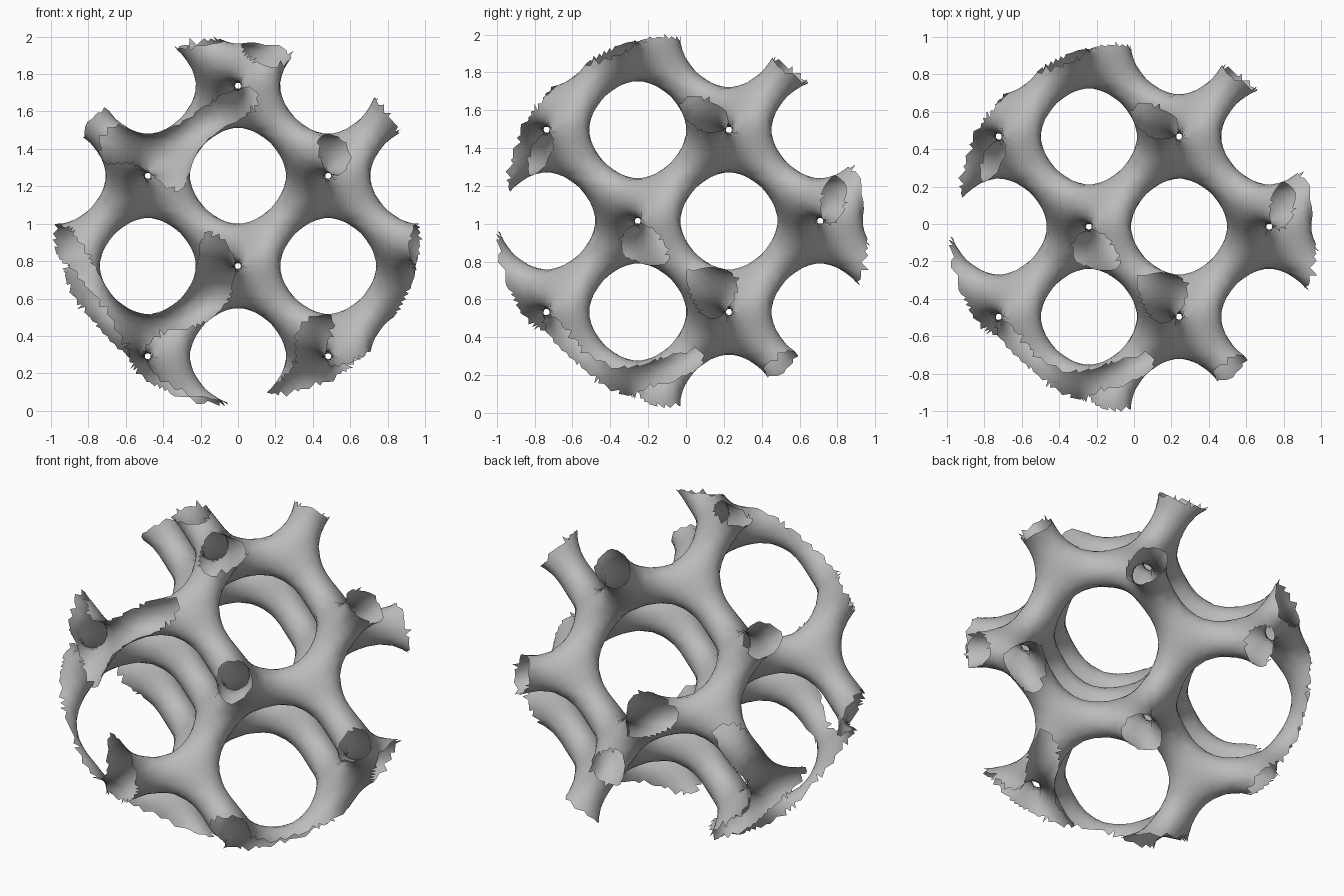
import bpy
import bmesh
from math import sin, cos, pi
from itertools import product
from mathutils import Vector

if "Cube" in bpy.data.objects:
    bpy.data.objects.remove(bpy.data.objects["Cube"], do_unlink=True)

WAVE = pi / 0.482          # angle per unit of length
LEVEL = -1.1               # offset that thins the lattice into tubes
RADIUS = 0.986             # ball that trims the lattice
CENTRE = Vector((0, -0.014, 1.015))
STEP = 0.04
HALF = 27
COUNT = 2 * HALF + 1


def field(p):
    x, y, z = p * WAVE
    return sin(x) * cos(y) + sin(y) * cos(z) + sin(z) * cos(x) - LEVEL


def gradient(p):
    x, y, z = p * WAVE
    return WAVE * Vector((cos(x) * cos(y) - sin(z) * sin(x),
                          cos(y) * cos(z) - sin(x) * sin(y),
                          cos(z) * cos(x) - sin(y) * sin(z)))


def node(c):
    return Vector([(i - HALF) * STEP for i in c])


def shifted(c, axis, amount):
    c = list(c)
    c[axis] += amount
    return tuple(c)


# Sample the periodic field on a grid
values = {c: field(node(c)) for c in product(range(COUNT), repeat=3)}
bm = bmesh.new()
cell_verts = {}


def cell_vert(c):
    """One vertex per crossed cell, pulled exactly onto the surface."""
    if c not in cell_verts:
        crossings = []
        for axis in range(3):
            for corner in product((0, 1), repeat=3):
                if corner[axis]:
                    continue
                a = tuple(i + j for i, j in zip(c, corner))
                b = shifted(a, axis, 1)
                if (values[a] < 0) != (values[b] < 0):
                    t = values[a] / (values[a] - values[b])
                    crossings.append(node(a).lerp(node(b), t))
        p = sum(crossings, Vector()) / len(crossings)
        for _ in range(3):
            g = gradient(p)
            p = p - g * (field(p) / g.length_squared)
        cell_verts[c] = bm.verts.new(p)
    return cell_verts[c]


# Tubular lattice skin: one quad around every crossed grid edge
for c in product(range(1, COUNT - 1), repeat=3):
    if node(c).length > RADIUS + 2 * STEP:
        continue
    for axis in range(3):
        rising = values[c] < 0
        if rising == (values[shifted(c, axis, 1)] < 0):
            continue
        b, d = (axis + 1) % 3, (axis + 2) % 3
        ring = [c, shifted(c, b, -1), shifted(shifted(c, b, -1), d, -1),
                shifted(c, d, -1)]
        if not rising:
            ring.reverse()
        bm.faces.new([cell_vert(r) for r in ring])

# Trim to a ball, leaving ragged open ends
bmesh.ops.triangulate(bm, faces=bm.faces[:])
outside = [f for f in bm.faces if f.calc_center_median().length > RADIUS]
bmesh.ops.delete(bm, geom=outside, context='FACES')

# Keep only the main connected piece
unseen, pieces = set(bm.verts), []
while unseen:
    stack = [unseen.pop()]
    piece = set(stack)
    while stack:
        for e in stack.pop().link_edges:
            for v in e.verts:
                if v in unseen:
                    unseen.remove(v)
                    piece.add(v)
                    stack.append(v)
    pieces.append(piece)
main = max(pieces, key=len)
bmesh.ops.delete(bm, geom=[v for v in bm.verts if v not in main],
                 context='VERTS')
bmesh.ops.translate(bm, verts=bm.verts[:], vec=CENTRE)
for f in bm.faces:
    f.smooth = True

mesh = bpy.data.meshes.new("lattice_ball")
bm.to_mesh(mesh)
bm.free()
lattice = bpy.data.objects.new("lattice_ball", mesh)
bpy.context.collection.objects.link(lattice)

# Plain grey finish
grey = bpy.data.materials.new("plain_grey")
grey.use_nodes = True
colour = (0.5, 0.5, 0.5, 1)
grey.diffuse_color = colour
grey.node_tree.nodes["Principled BSDF"].inputs["Base Color"].default_value = colour
mesh.materials.append(grey)
